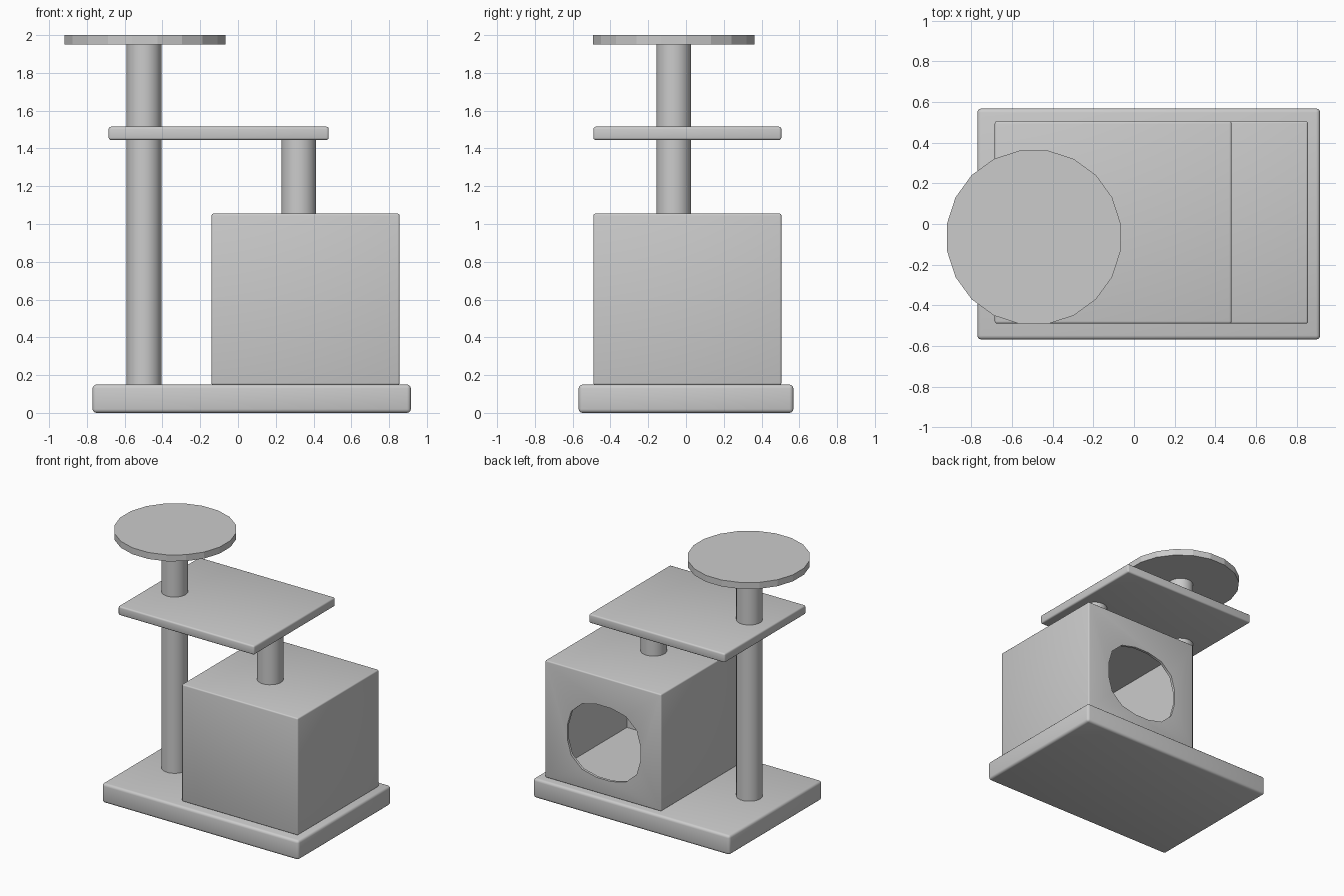
import bpy, bmesh, math

if "Cube" in bpy.data.objects:
    bpy.data.objects.remove(bpy.data.objects["Cube"])

grey = bpy.data.materials.new("plain grey")
grey.diffuse_color = (0.6, 0.6, 0.6, 1)
grey.use_nodes = True
grey.node_tree.nodes["Principled BSDF"].inputs["Base Color"].default_value = grey.diffuse_color


def finish(name, bm):
    bmesh.ops.recalc_face_normals(bm, faces=bm.faces)
    mesh = bpy.data.meshes.new(name)
    bm.to_mesh(mesh)
    bm.free()
    mesh.materials.append(grey)
    ob = bpy.data.objects.new(name, mesh)
    bpy.context.collection.objects.link(ob)
    return ob


def smooth(ob, angle=35):
    bpy.ops.object.select_all(action='DESELECT')
    ob.select_set(True)
    bpy.context.view_layer.objects.active = ob
    bpy.ops.object.shade_smooth_by_angle(angle=math.radians(angle))


def box(name, lo, hi, bevel=0.0):
    bm = bmesh.new()
    bmesh.ops.create_cube(bm, size=1)
    for v in bm.verts:
        v.co = [(a + b) / 2 + c * (b - a) for a, b, c in zip(lo, hi, v.co)]
    if bevel:
        bmesh.ops.bevel(bm, geom=bm.edges[:], offset=bevel, segments=3,
                        profile=0.5, affect='EDGES')
    return finish(name, bm)


def prism(name, points, offset):
    """Extrude a flat outline of points along offset."""
    bm = bmesh.new()
    face = bm.faces.new([bm.verts.new(p) for p in points])
    new = bmesh.ops.extrude_face_region(bm, geom=[face])
    bmesh.ops.translate(bm, vec=offset,
                        verts=[g for g in new["geom"] if isinstance(g, bmesh.types.BMVert)])
    return finish(name, bm)


def disc(name, x, y, r, z0, z1, sides=20):
    angles = [math.tau * (i + 0.5) / sides for i in range(sides)]
    pts = [(x + r * math.cos(a), y + r * math.sin(a), z0) for a in angles]
    return prism(name, pts, (0, 0, z1 - z0))


# base and middle platform
smooth(box("base", (-0.77, -0.568, 0), (0.915, 0.568, 0.15), 0.02))
smooth(box("middle_platform", (-0.685, -0.49, 1.445), (0.48, 0.505, 1.515), 0.012))

# posts and round perch
smooth(disc("tall_post", -0.4975, -0.065, 0.093, 0.14, 1.96))
smooth(disc("short_post", 0.322, -0.065, 0.093, 1.04, 1.46))
disc("round_perch", -0.4925, -0.065, 0.432, 1.95, 2.0)

# hollow house with a rounded doorway in the back
house = box("house", (-0.14, -0.49, 0.148), (0.855, 0.505, 1.055), 0.01)
t = 0.02
cavity = box("cavity_cutter", (-0.14 + t, -0.49 + t, 0.148 + t),
             (0.855 - t, 0.505 - t, 1.055 - t))
outline = []
for i in range(16):
    a = math.tau * (i + 0.5) / 16
    c, s = math.cos(a), math.sin(a)
    k = (abs(c) ** 2.6 + abs(s) ** 2.6) ** (-1 / 2.6)
    outline.append((0.35 + 0.315 * k * c, 0.4, 0.55 + 0.285 * k * s))
door = prism("door_cutter", outline, (0, 0.3, 0))

bpy.context.view_layer.objects.active = house
for cutter in (cavity, door):
    cutter.hide_render = True
    mod = house.modifiers.new(cutter.name, 'BOOLEAN')
    mod.operation = 'DIFFERENCE'
    mod.solver = 'EXACT'
    mod.object = cutter
    bpy.ops.object.modifier_apply(modifier=mod.name)
for cutter in (cavity, door):
    bpy.data.objects.remove(cutter)
smooth(house)
